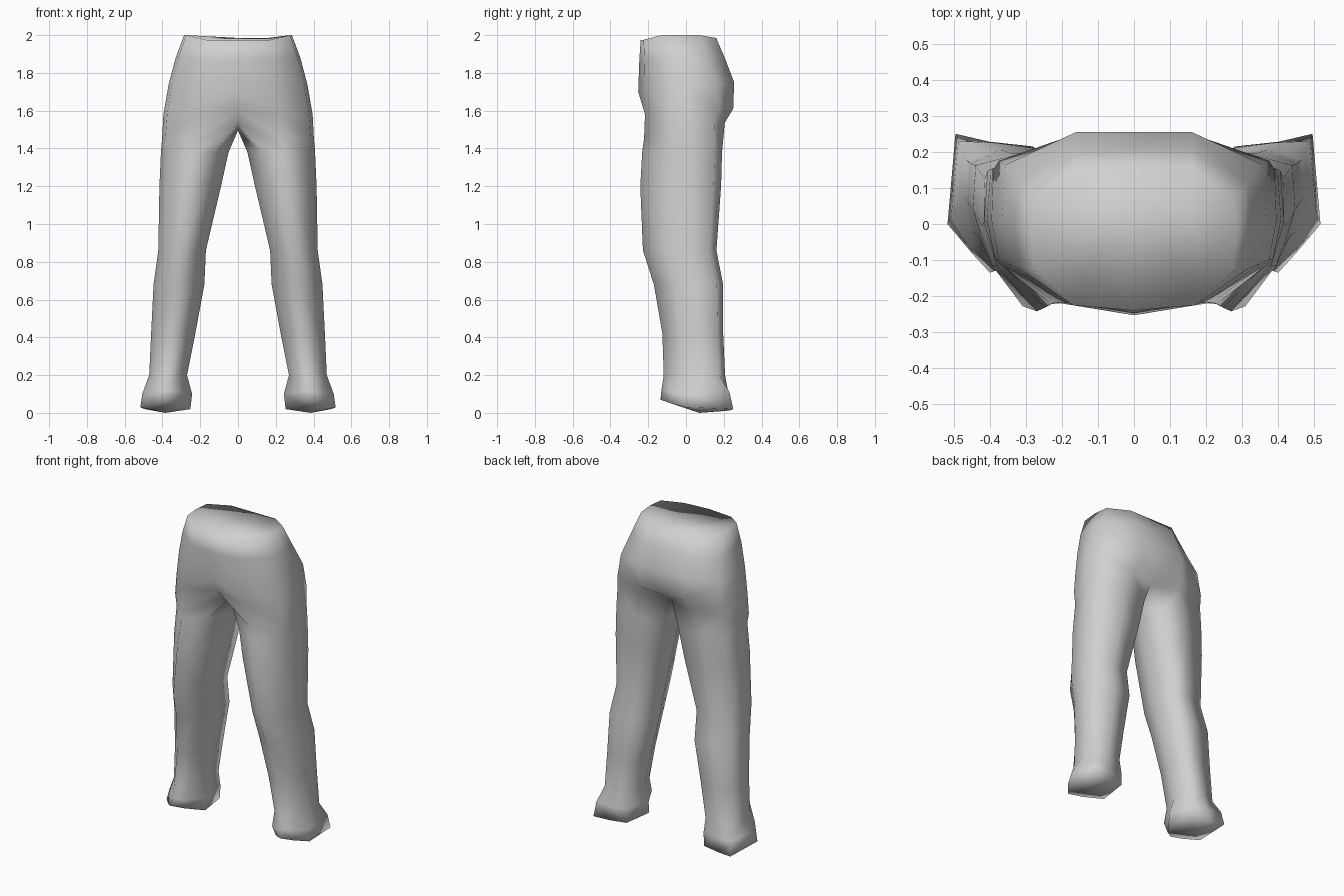
import bpy
import bmesh

grey = bpy.data.materials.new("cloth grey")
grey.diffuse_color = (0.63, 0.63, 0.63, 1)

# Half hip rings, running front centre -> outer side -> back centre
HIPS = [
    [(0, -.24, 1.975), (.17, -.225, 1.975), (.275, -.13, 2), (.285, -.03, 2),
     (.275, .07, 2), (.16, .16, 1.985), (0, .16, 1.985)],
    [(0, -.247, 1.87), (.18, -.22, 1.87), (.315, -.125, 1.88), (.33, 0, 1.88),
     (.315, .11, 1.88), (.16, .205, 1.88), (0, .205, 1.88)],
    [(0, -.253, 1.70), (.20, -.217, 1.72), (.35, -.11, 1.74), (.367, 0, 1.74),
     (.355, .165, 1.74), (.16, .255, 1.75), (0, .255, 1.75)],
    [(0, -.20, 1.60), (.22, -.217, 1.58), (.375, -.10, 1.58), (.395, .01, 1.58),
     (.375, .175, 1.59), (.16, .25, 1.61), (0, .24, 1.60)],
]
# Crotch ring; its last point is the underside centre
CROTCH = [(0, -.09, 1.53), (.23, -.222, 1.45), (.385, -.10, 1.45), (.402, .01, 1.45),
          (.39, .15, 1.52), (.18, .205, 1.535), (0, .15, 1.53), (0, .03, 1.495)]

# Leg sections: z, inner x, outer x, front y, back y
LEG = [(1.38, .05, .408, -.232, .195), (1.20, .09, .416, -.242, .19),
       (.86, .17, .422, -.228, .165), (.68, .178, .447, -.17, .20),
       (.42, .226, .46, -.125, .20), (.20, .27, .47, -.118, .21)]
SECTION = [(.2, .16), (.55, 0), (.89, .29), (1, .57), (.97, .9), (.5, .99), (.07, .98), (0, .5)]

# Flared foot sections
FOOT = [
    [(.31, -.09, .11), (.385, -.13, .12), (.45, -.07, .11), (.507, .02, .10),
     (.487, .23, .11), (.385, .225, .10), (.275, .21, .11), (.243, .04, .10)],
    [(.33, -.08, .05), (.40, -.135, .07), (.45, -.08, .05), (.517, 0, .03),
     (.495, .25, .02), (.40, .228, .012), (.28, .215, .02), (.252, .02, .02)],
]

bm = bmesh.new()


def ring(points):
    return [bm.verts.new(p) for p in points]


def bridge(a, b, closed):
    n = len(a)
    for i in range(n if closed else n - 1):
        j = (i + 1) % n
        bm.faces.new((a[i], b[i], b[j], a[j]))


# Hips with a closed waist
hips = [ring(r) for r in HIPS]
bm.faces.new(hips[0])
crotch = ring(CROTCH)
for a, b in zip(hips, hips[1:] + [crotch[:7]]):
    bridge(a, b, False)

# Leg and foot
rows = [crotch]
for z, x0, x1, y0, y1 in LEG:
    rows.append(ring([(x0 + u * (x1 - x0), y0 + v * (y1 - y0), z) for u, v in SECTION]))
rows += [ring(r) for r in FOOT]
for a, b in zip(rows, rows[1:]):
    bridge(a, b, True)

# Shallow pointed sole
tip = bm.verts.new((.385, .07, 0))
sole = rows[-1]
for i in range(8):
    bm.faces.new((sole[i], tip, sole[(i + 1) % 8]))

# Mirror to the other side and weld the centre line
half = bm.verts[:] + bm.edges[:] + bm.faces[:]
copy = bmesh.ops.duplicate(bm, geom=half)["geom"]
for v in copy:
    if isinstance(v, bmesh.types.BMVert):
        v.co.x = -v.co.x
bmesh.ops.remove_doubles(bm, verts=bm.verts[:], dist=.0005)
bmesh.ops.recalc_face_normals(bm, faces=bm.faces[:])
for f in bm.faces:
    f.smooth = True

mesh = bpy.data.meshes.new("trousers")
bm.to_mesh(mesh)
bm.free()
mesh.materials.append(grey)
bpy.context.collection.objects.link(bpy.data.objects.new("trousers", mesh))
